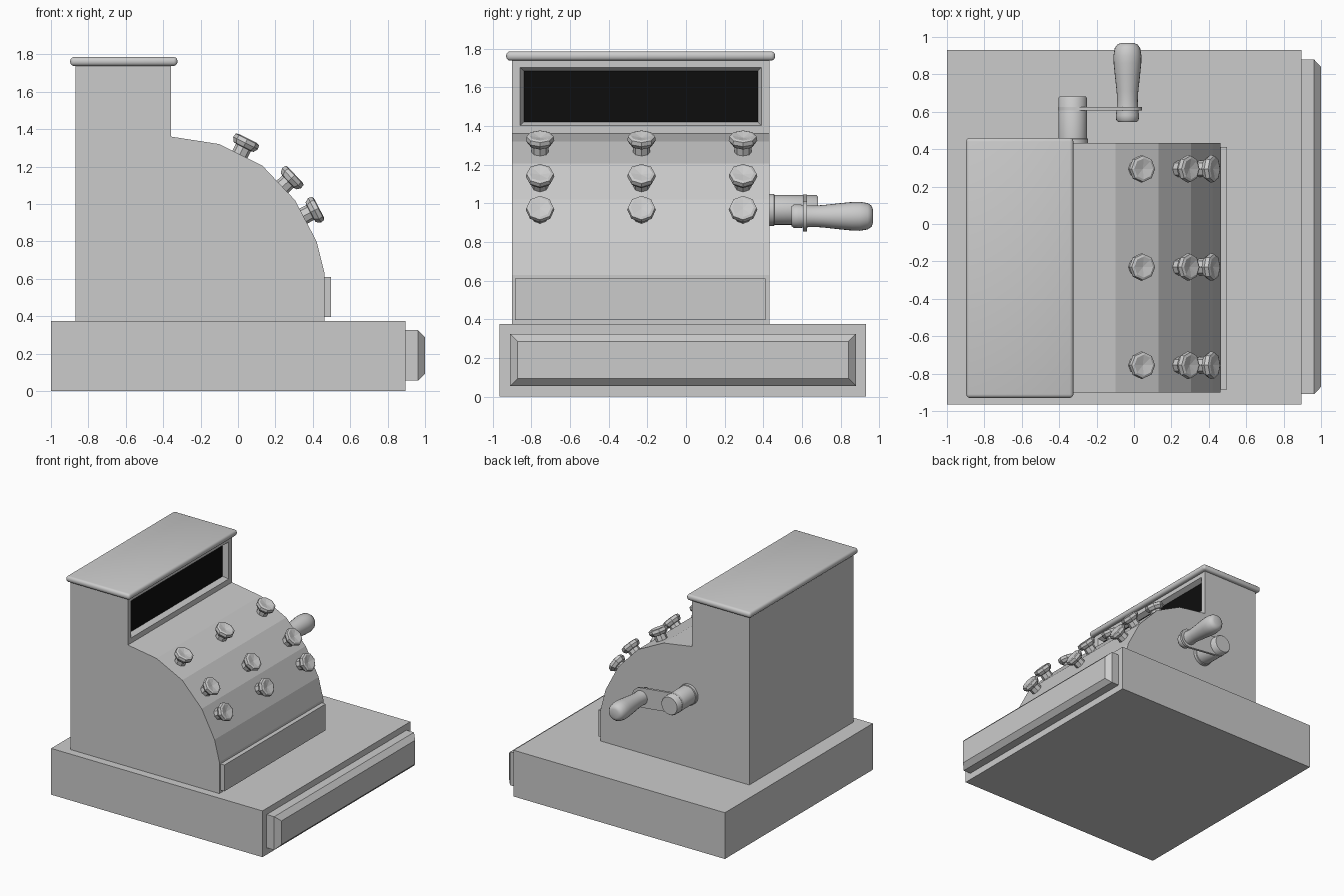
import bpy, bmesh, math
from mathutils import Vector, Matrix

cube = bpy.data.objects.get("Cube")
if cube:
    bpy.data.objects.remove(cube, do_unlink=True)


def material(name, rgb, rough):
    m = bpy.data.materials.new(name)
    m.use_nodes = True
    m.diffuse_color = (*rgb, 1)
    bsdf = m.node_tree.nodes["Principled BSDF"]
    bsdf.inputs["Base Color"].default_value = (*rgb, 1)
    bsdf.inputs["Roughness"].default_value = rough
    return m


grey = material("light grey", (0.6, 0.6, 0.6), 0.6)
black = material("window black", (0.004, 0.004, 0.004), 0.6)


def finish(name, bm, mats=(grey,), smooth=False):
    bmesh.ops.recalc_face_normals(bm, faces=bm.faces)
    me = bpy.data.meshes.new(name)
    bm.to_mesh(me)
    bm.free()
    ob = bpy.data.objects.new(name, me)
    bpy.context.collection.objects.link(ob)
    for m in mats:
        me.materials.append(m)
    if smooth:
        bpy.ops.object.select_all(action='DESELECT')
        ob.select_set(True)
        bpy.context.view_layer.objects.active = ob
        bpy.ops.object.shade_smooth_by_angle(angle=math.radians(40))
    return ob


def box_mesh(x, y, z):
    bm = bmesh.new()
    bmesh.ops.create_cube(bm, size=1)
    for v in bm.verts:
        v.co = [(a + b) / 2 + c * (b - a) for (a, b), c in zip((x, y, z), v.co)]
    return bm


def extrude(points, y0, y1):
    """Sweep an (x, z) outline along y."""
    bm = bmesh.new()
    face = bm.faces.new([bm.verts.new((x, y0, z)) for x, z in points])
    new = bmesh.ops.extrude_face_region(bm, geom=[face])["geom"]
    verts = [g for g in new if isinstance(g, bmesh.types.BMVert)]
    bmesh.ops.translate(bm, verts=verts, vec=(0, y1 - y0, 0))
    bmesh.ops.recalc_face_normals(bm, faces=bm.faces)
    return bm


def lathe(profile, sides, origin, axis):
    """Revolve (radius, height) pairs around an axis from the origin."""
    bm = bmesh.new()
    verts = [bm.verts.new((r, 0, h)) for r, h in profile]
    edges = [bm.edges.new(p) for p in zip(verts, verts[1:])]
    bmesh.ops.spin(bm, geom=verts + edges, axis=(0, 0, 1), cent=(0, 0, 0),
                   steps=sides, angle=math.tau)
    bmesh.ops.remove_doubles(bm, verts=bm.verts, dist=0.0005)
    rot = Vector((0, 0, 1)).rotation_difference(Vector(axis)).to_matrix().to_4x4()
    bm.transform(Matrix.Translation(origin) @ rot)
    return bm


def front_face(bm):
    """The forward-facing (+x) face that sits highest."""
    faces = [f for f in bm.faces if f.normal.x > 0.99]
    return max(faces, key=lambda f: f.calc_center_median().z)


# Base and cash drawer with a raised, bevelled front
finish("base", box_mesh((-1, 0.895), (-0.965, 0.93), (0, 0.375)))
bm = box_mesh((0.89, 0.962), (-0.91, 0.88), (0.055, 0.325))
bm.normal_update()
bmesh.ops.inset_region(bm, faces=[front_face(bm)], thickness=0.055, depth=0.038)
finish("drawer_front", bm)

# Body with curved keyboard slope and recessed display window
outline = [(-0.87, 0.375), (-0.87, 1.745), (-0.357, 1.745), (-0.357, 1.36),
           (-0.10, 1.32), (0.13, 1.205), (0.305, 1.02), (0.42, 0.80),
           (0.463, 0.63), (0.463, 0.375)]
bm = extrude(outline, -0.9, 0.432)
bm.normal_update()
window = front_face(bm)
bmesh.ops.inset_region(bm, faces=[window], thickness=0.06)
bmesh.ops.inset_region(bm, faces=[window], thickness=0.026, depth=-0.04)
window.material_index = 1
finish("body", bm, (grey, black))

finish("lower_panel", box_mesh((0.45, 0.498), (-0.885, 0.412), (0.397, 0.61)))

# Lid with rounded edges
bm = box_mesh((-0.897, -0.324), (-0.93, 0.461), (1.738, 1.786))
bmesh.ops.bevel(bm, geom=bm.edges[:], offset=0.02, segments=3, profile=0.5,
                affect='EDGES')
finish("lid", bm, smooth=True)

# Keys: three rows standing square to the slope, with dished caps
key = [(0, -0.01), (0.045, -0.01), (0.045, 0.042), (0.06, 0.045), (0.074, 0.068),
       (0.07, 0.09), (0.056, 0.095), (0, 0.083)]
rows = [((0.01, 1.265), (0.447, 0.894)), ((0.237, 1.091), (0.727, 0.687)),
        ((0.349, 0.935), (0.886, 0.463))]
for r, ((x, z), (nx, nz)) in enumerate(rows):
    for c in range(3):
        y = -0.755 + 0.525 * c
        finish(f"key_{r + 1}_{c + 1}", lathe(key, 8, (x, y, z), (nx, 0, nz)))

# Crank: hub, flat arm and turned grip
hub_x, hub_z, grip_x, grip_z = -0.328, 0.966, -0.035, 0.933
hub = [(0, 0.42), (0.083, 0.42), (0.083, 0.455), (0.077, 0.458),
       (0.077, 0.672), (0.07, 0.682), (0, 0.682)]
finish("crank_hub", lathe(hub, 32, (hub_x, 0, hub_z), (0, 1, 0)), smooth=True)

tilt = math.atan2(grip_z - hub_z, grip_x - hub_x)
arm = []
for x, z, start in ((grip_x, grip_z, -90), (hub_x, hub_z, 90)):
    for i in range(13):
        a = tilt + math.radians(start + 15 * i)
        arm.append((x + 0.079 * math.cos(a), z + 0.079 * math.sin(a)))
finish("crank_arm", extrude(arm, 0.606, 0.626), smooth=True)

grip = [(0, 0.545), (0.05, 0.545), (0.06, 0.556), (0.062, 0.58), (0.058, 0.61),
        (0.055, 0.66), (0.058, 0.71), (0.067, 0.79), (0.074, 0.86), (0.075, 0.9),
        (0.068, 0.94), (0.054, 0.96), (0.035, 0.967), (0, 0.967)]
finish("crank_grip", lathe(grip, 24, (grip_x, 0, grip_z), (0, 1, 0)), smooth=True)
